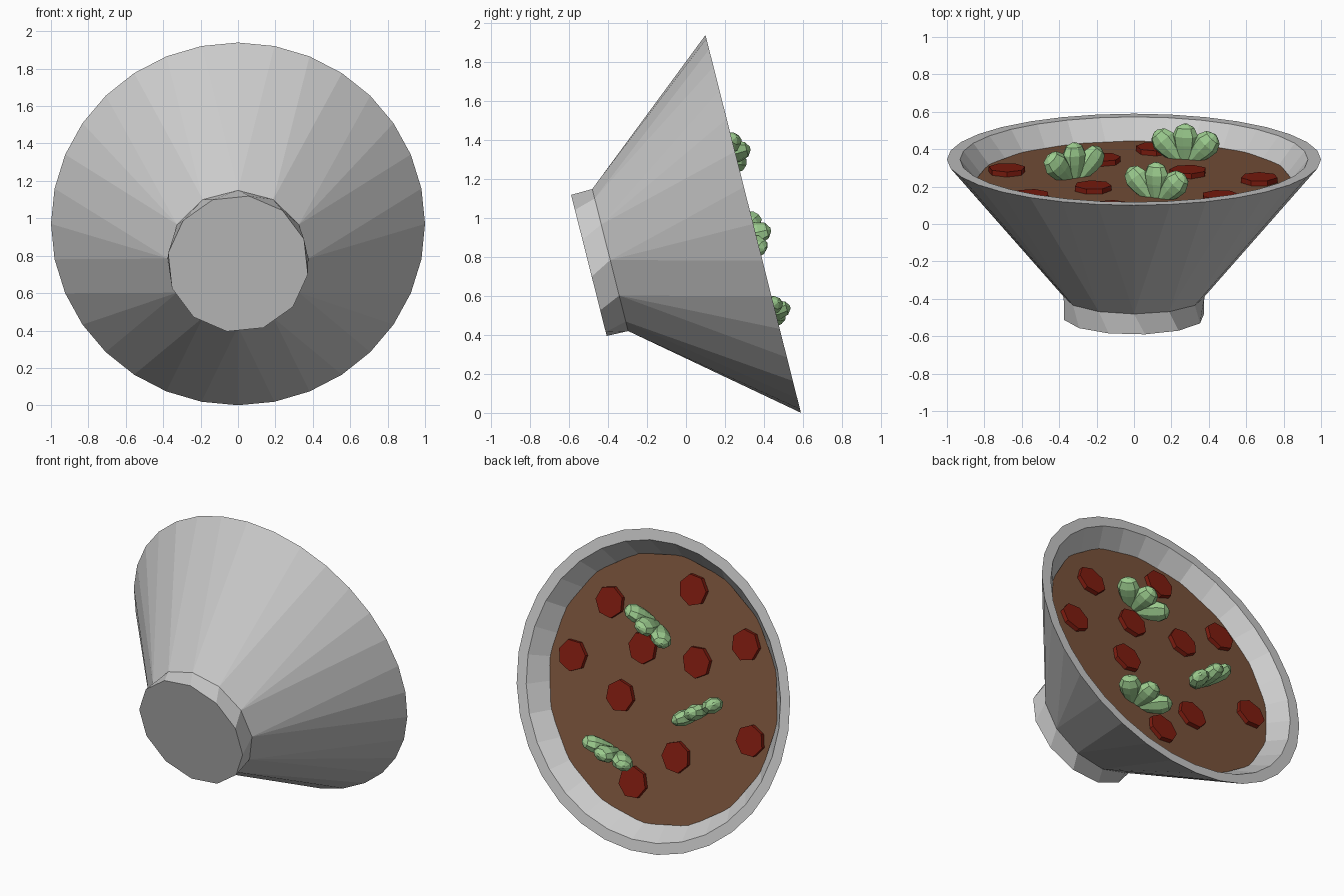
import bpy, bmesh, math
from mathutils import Vector

if "Cube" in bpy.data.objects:
    bpy.data.objects.remove(bpy.data.objects["Cube"])

# Tilted bowl frame: x across, v up along the rim plane, h out of the mouth
TILT = math.atan2(0.245, 0.97)
C, S = math.cos(TILT), math.sin(TILT)
CENTRE = Vector((0, 0.345, 0.97))


def world(p):
    x, v, h = p
    return CENTRE + Vector((x, -S * v + C * h, C * v + S * h))


def material(name, rgb):
    m = bpy.data.materials.new(name)
    m.diffuse_color = (*rgb, 1)
    m.use_nodes = True
    m.node_tree.nodes["Principled BSDF"].inputs["Base Color"].default_value = m.diffuse_color
    return m


def ring(n, r, h, turn=0.0):
    return [(r * math.sin(2 * math.pi * (i + turn) / n),
             r * math.cos(2 * math.pi * (i + turn) / n), h) for i in range(n)]


def build(name, rings, mat=None, place=lambda p: p):
    """Stitch a stack of rings (side counts may differ) and cap both ends."""
    bm = bmesh.new()
    loops = [[bm.verts.new(world(place(p))) for p in r] for r in rings]
    for a, b in zip(loops, loops[1:]):
        if len(a) < len(b):
            a, b = b, a
        n, m = len(a), len(b)
        for i in range(n):
            j, k = round(i * m / n) % m, round((i + 1) * m / n) % m
            quad = [a[i], a[(i + 1) % n], b[k], b[j]]
            bm.faces.new(list(dict.fromkeys(quad)))
    bm.faces.new(loops[0])
    bm.faces.new(loops[-1])
    bmesh.ops.recalc_face_normals(bm, faces=bm.faces)
    me = bpy.data.meshes.new(name)
    bm.to_mesh(me)
    bm.free()
    ob = bpy.data.objects.new(name, me)
    bpy.context.collection.objects.link(ob)
    if mat:
        me.materials.append(mat)
    return ob


brown = material("broth_brown", (0.20, 0.09, 0.045))
red = material("slice_red", (0.22, 0.012, 0.005))
green = material("herb_green", (0.33, 0.60, 0.27))

# Bowl: foot, flared outer wall, flat rim, inner wall and floor
build("bowl", [ring(12, 0.378, -0.87, 0.3), ring(12, 0.376, -0.757),
               ring(32, 1.0, 0), ring(32, 0.93, 0),
               ring(16, 0.36, -0.69)])

# Broth surface
build("broth", [ring(16, 0.81, -0.15), ring(16, 0.845, -0.11)], brown)

# Round slices floating on the broth
slices = [(-0.68, -0.15), (-0.55, 0.42), (-0.22, 0.23), (-0.17, -0.38),
          (0.29, -0.11), (0.67, 0.05), (0.46, 0.44), (0.11, -0.61),
          (-0.12, 0.66), (0.18, 0.22)]
for i, (x, v) in enumerate(slices):
    build(f"slice_{i + 1}",
          [ring(7, 0.1, -0.125, i * 0.3), ring(7, 0.1, -0.082, i * 0.3)], red,
          lambda p: (p[0] + x, p[1] + v, p[2]))

# Herb sprigs: three teardrop leaves fanned out of the broth
LEAF = [ring(8, 0.03, -0.02), ring(8, 0.062, 0.08), ring(8, 0.07, 0.13),
        ring(8, 0.05, 0.175), ring(8, 0.012, 0.195)]
sprigs = [(0.12, 0.38, 27), (-0.32, -0.05, -33), (0.275, -0.46, 15)]
for i, (x, v, spin) in enumerate(sprigs):
    for k in (-1, 0, 1):
        lean, turn = math.radians(42 * k), math.radians(spin)

        def place(p):
            a, b, h = p[0], p[1] * 0.72, p[2]
            a, h = (a * math.cos(lean) + h * math.sin(lean),
                    h * math.cos(lean) - a * math.sin(lean))
            a += 0.035 * k
            return (x + a * math.cos(turn) - b * math.sin(turn),
                    v + a * math.sin(turn) + b * math.cos(turn), h - 0.115)
        build(f"herb_{i + 1}_leaf_{k + 2}", LEAF, green, place)
